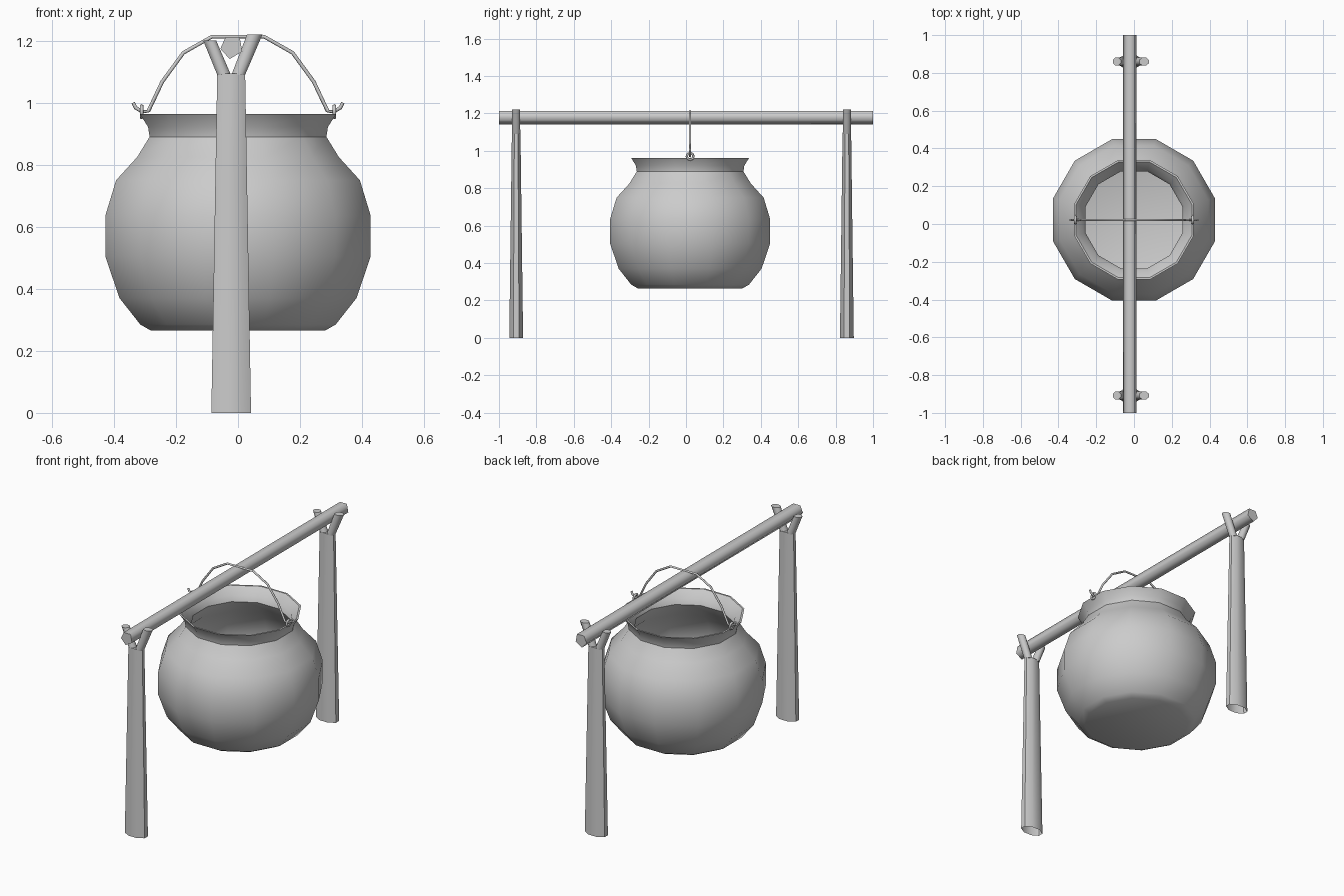
import bpy, bmesh, math
from mathutils import Vector

if "Cube" in bpy.data.objects:
    bpy.data.objects.remove(bpy.data.objects["Cube"])


def make_object(name, bm, angle=50):
    bmesh.ops.recalc_face_normals(bm, faces=bm.faces)
    mesh = bpy.data.meshes.new(name)
    bm.to_mesh(mesh)
    bm.free()
    ob = bpy.data.objects.new(name, mesh)
    bpy.context.collection.objects.link(ob)
    bpy.ops.object.select_all(action='DESELECT')
    ob.select_set(True)
    bpy.context.view_layer.objects.active = ob
    bpy.ops.object.shade_smooth_by_angle(angle=math.radians(angle))
    return ob


def loft(bm, rings, cap_start=True, cap_end=True):
    """Bridge a list of point rings with quads."""
    rows = [[bm.verts.new(p) for p in ring] for ring in rings]
    n = len(rows[0])
    for a, b in zip(rows, rows[1:]):
        for i in range(n):
            j = (i + 1) % n
            bm.faces.new((a[i], a[j], b[j], b[i]))
    if cap_start:
        bm.faces.new(rows[0][::-1])
    if cap_end:
        bm.faces.new(rows[-1])


def ellipse(x, y, z, rx, ry, n):
    """Horizontal ring with flat sides facing the axes; rx, ry are measured to the flats."""
    k = 1 / math.cos(math.pi / n)
    angles = [2 * math.pi * (i + 0.5) / n for i in range(n)]
    return [(x + rx * k * math.cos(a), y + ry * k * math.sin(a), z) for a in angles]


POT_Y = 0.022

# Pot: twelve-sided double-walled profile
profile = [(0.28, 0.265), (0.315, 0.285), (0.382, 0.37), (0.428, 0.505),
           (0.428, 0.635), (0.393, 0.75), (0.325, 0.825), (0.285, 0.89),
           (0.29, 0.922), (0.316, 0.963),
           (0.306, 0.963), (0.268, 0.922), (0.257, 0.89), (0.30, 0.81),
           (0.368, 0.74), (0.402, 0.635), (0.402, 0.505), (0.36, 0.38),
           (0.30, 0.305), (0.26, 0.29)]
bm = bmesh.new()
loft(bm, [ellipse(0, POT_Y, z, r, r, 12) for r, z in profile])
make_object("pot", bm, 40)

# Forked posts
for name, y in (("front_post", -0.908), ("back_post", 0.86)):
    bm = bmesh.new()
    loft(bm, [ellipse(-0.022, y, 0, 0.064, 0.037, 8),
              ellipse(-0.022, y, 1.095, 0.045, 0.023, 8)], cap_start=False)
    for x0, x1, top, w in ((-0.045, -0.091, 1.20, 0.021), (0.001, 0.054, 1.22, 0.025)):
        loft(bm, [ellipse(x0, y, 1.09, 0.022, 0.022, 8),
                  ellipse(x1, y, top, w, 0.021, 8)])
    make_object(name, bm)

# Cross beam: five-sided log
section = [(-0.04, 1.212), (0.005, 1.212), (0.014, 1.165), (-0.027, 1.141), (-0.057, 1.174)]
bm = bmesh.new()
loft(bm, [[(x, y, z) for x, z in section] for y in (-1, 1)])
make_object("cross_beam", bm, 85)

# Wire handle with hooked ends, swept along a mirrored path
half = [(0.338, 1.0), (0.33, 0.984), (0.309, 0.971), (0.289, 0.973),
        (0.244, 1.068), (0.176, 1.161), (0.084, 1.213)]
path = [Vector((-x, POT_Y, z)) for x, z in half] + \
       [Vector((x, POT_Y, z)) for x, z in reversed(half)]
rings = []
for i, p in enumerate(path):
    t = (path[min(i + 1, len(path) - 1)] - path[max(i - 1, 0)]).normalized()
    normal = Vector((-t.z, 0, t.x))
    rings.append([p + 0.006 * (normal * math.cos(a) + Vector((0, 1, 0)) * math.sin(a))
                  for a in [math.tau * k / 6 for k in range(6)]])
bm = bmesh.new()
loft(bm, rings)
make_object("handle", bm, 70)

# Lugs: small rings on the rim that hold the handle
for name, x in (("left_lug", -0.311), ("right_lug", 0.311)):
    bpy.ops.mesh.primitive_torus_add(major_radius=0.018, minor_radius=0.0065,
                                     major_segments=8, minor_segments=6,
                                     location=(x, POT_Y, 0.971),
                                     rotation=(0, math.pi / 2, 0))
    bpy.context.object.name = name
    bpy.ops.object.shade_smooth_by_angle(angle=math.radians(70))
